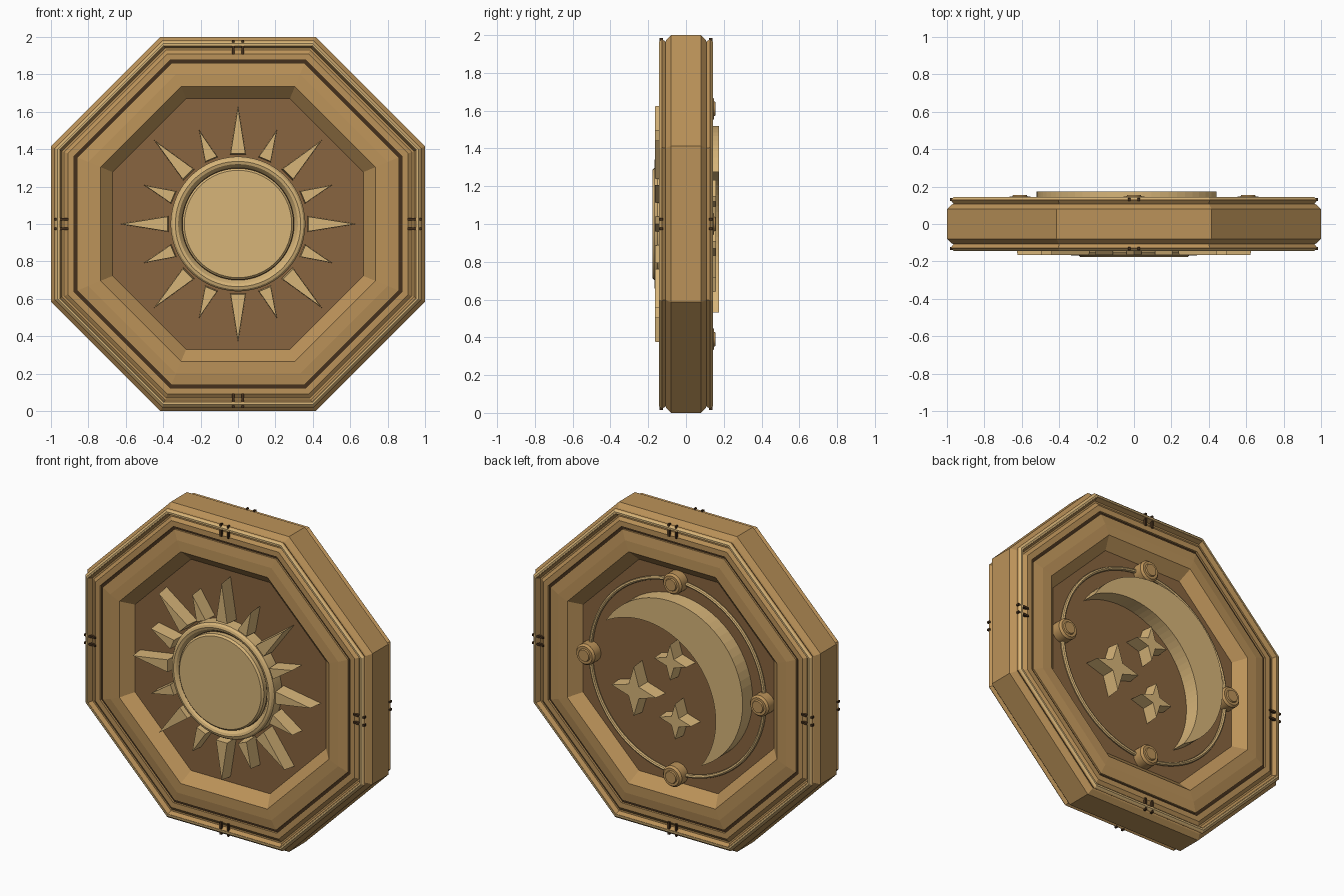
import bpy, bmesh
from math import sin, cos, pi, radians, atan2, sqrt

if "Cube" in bpy.data.objects:
    bpy.data.objects.remove(bpy.data.objects["Cube"])

CZ = 1.0          # height of the medallion centre
PANEL = 0.075     # depth of the recessed panels from the mid plane


def material(name, rgb):
    m = bpy.data.materials.new(name)
    m.diffuse_color = (*rgb, 1)
    m.use_nodes = True
    m.node_tree.nodes["Principled BSDF"].inputs["Base Color"].default_value = m.diffuse_color
    return m


WOOD = material("warm_bronze", (0.50, 0.29, 0.10))
DARK = material("dark_recess", (0.25, 0.13, 0.05))
GOLD = material("pale_gold", (0.68, 0.46, 0.19))
LINE = material("dark_inlay", (0.06, 0.03, 0.012))


def finish(bm, name, mat, smooth=False):
    bmesh.ops.remove_doubles(bm, verts=bm.verts, dist=1e-5)
    bmesh.ops.recalc_face_normals(bm, faces=bm.faces)
    me = bpy.data.meshes.new(name)
    bm.to_mesh(me)
    bm.free()
    ob = bpy.data.objects.new(name, me)
    bpy.context.collection.objects.link(ob)
    me.materials.append(mat)
    if smooth:
        bpy.ops.object.select_all(action='DESELECT')
        ob.select_set(True)
        bpy.context.view_layer.objects.active = ob
        bpy.ops.object.shade_smooth_by_angle(angle=radians(30))
    return ob


def lathe(name, pts, mat, n=8, side=-1, cx=0, cz=0):
    """Spin a closed (radius, depth) profile round the y axis; octagons use the apothem."""
    bm = bmesh.new()
    k = 1 / cos(pi / 8) if n == 8 else 1
    rings = []
    for i in range(n):
        a = 2 * pi * (i + 0.5) / n
        rings.append([bm.verts.new((cx + r * k * cos(a), side * d, CZ + cz + r * k * sin(a)))
                      for r, d in pts])
    m = len(pts)
    for i in range(n):
        p, q = rings[i], rings[(i + 1) % n]
        for j in range(m):
            h = (j + 1) % m
            if pts[j][0] == 0 and pts[h][0] == 0:
                continue
            if pts[j][0] == 0:
                bm.faces.new((p[j], p[h], q[h]))
            elif pts[h][0] == 0:
                bm.faces.new((p[j], p[h], q[j]))
            else:
                bm.faces.new((p[j], p[h], q[h], q[j]))
    return finish(bm, name, mat, n > 8)


def prism(name, outline, d0, d1, mat, side, taper=1.0):
    """Extrude an (x, z) outline from depth d0 to d1, shrinking the outer end by taper."""
    bm = bmesh.new()
    n = len(outline)
    mx = sum(p[0] for p in outline) / n
    mz = sum(p[1] for p in outline) / n
    low = [bm.verts.new((x, side * d0, CZ + z)) for x, z in outline]
    top = [bm.verts.new((mx + (x - mx) * taper, side * d1, CZ + mz + (z - mz) * taper))
           for x, z in outline]
    bm.faces.new(low)
    bm.faces.new(top)
    for i in range(n):
        j = (i + 1) % n
        bm.faces.new((low[i], low[j], top[j], top[i]))
    return finish(bm, name, mat)


# Octagonal frame: moulded profile, same on both faces
half = [(0.67, PANEL), (0.735, 0.14), (0.80, 0.138), (0.86, 0.128), (0.86, 0.11), (0.876, 0.11),
        (0.876, 0.13), (0.91, 0.13), (0.93, 0.115), (0.94, 0.115), (0.952, 0.142), (0.965, 0.142),
        (0.98, 0.128), (0.965, 0.108), (0.973, 0.105), (1.0, 0.08)]
lathe("octagonal_frame", half + [(r, -d) for r, d in reversed(half)], WOOD)

# Recessed centre panel
lathe("centre_panel", [(0, -PANEL), (0.68, -PANEL), (0.68, PANEL), (0, PANEL)], DARK)

for side, face in ((-1, "front"), (1, "back")):
    # Dark inlay line and pale outer bead
    lathe(face + "_inlay_line", [(0.859, 0.10), (0.877, 0.10), (0.877, 0.117), (0.859, 0.117)],
          LINE, side=side)
    lathe(face + "_outer_bead", [(0.95, 0.135), (0.955, 0.1435), (0.965, 0.1435), (0.975, 0.134)],
          GOLD, side=side)
    # Paired tick bars at the four cardinal points
    for q in range(4):
        c, s = round(cos(q * pi / 2)), round(sin(q * pi / 2))
        for t in (-0.025, 0.025):
            box = [(0.905, t - 0.006), (0.985, t - 0.006), (0.985, t + 0.006), (0.905, t + 0.006)]
            prism(face + "_tick_bar", [(a * c - b * s, a * s + b * c) for a, b in box],
                  0.122, 0.139, LINE, side)

# Sun disc with raised rim (front)
lathe("sun_rim", [(0.30, PANEL), (0.36, PANEL), (0.36, 0.150), (0.35, 0.163), (0.335, 0.168),
                  (0.32, 0.163), (0.31, 0.150), (0.30, 0.135)], GOLD, n=64)
lathe("sun_rim_groove", [(0.285, PANEL), (0.315, PANEL), (0.315, 0.136), (0.285, 0.136)], LINE, n=64)
lathe("sun_disc", [(0, PANEL), (0.298, PANEL), (0.298, 0.166), (0.287, 0.177), (0, 0.177)], GOLD, n=64)

# Sixteen sun rays, alternately long and short
for i in range(16):
    a = i * pi / 8
    tip, w = (0.635, 0.042) if i % 2 == 0 else (0.545, 0.036)
    tri = [(0.372, -w), (tip, 0), (0.372, w)]
    prism("sun_ray", [(r * cos(a) - t * sin(a), r * sin(a) + t * cos(a)) for r, t in tri],
          PANEL, 0.165, GOLD, -1, 0.93)

# Crescent moon (back): region between two arcs
R, r, c = 0.52, 0.509, -0.24
hx = (R * R - r * r + c * c) / (2 * c)
hy = sqrt(R * R - hx * hx)
a1, a2, N = atan2(hy, hx), atan2(hy, hx - c), 40
arc = [(R * cos(a1 * (1 - 2 * i / N)), R * sin(a1 * (1 - 2 * i / N))) for i in range(N + 1)]
arc += [(c + r * cos(a2 * (2 * i / N - 1)), r * sin(a2 * (2 * i / N - 1))) for i in range(1, N)]
t = radians(42)
prism("crescent_moon", [(-(x * cos(t) - y * sin(t)), x * sin(t) + y * cos(t)) for x, y in arc],
      PANEL, 0.175, GOLD, 1)

# Four-pointed stars (back)
for x, z, size in ((0.0, 0.12, 0.12), (0.255, -0.13, 0.165), (-0.035, -0.245, 0.12)):
    pts = []
    for i in range(8):
        d = size if i % 2 == 0 else size * 0.33
        pts.append((x + d * cos(i * pi / 4), z + d * sin(i * pi / 4)))
    prism("star", pts, PANEL, 0.16, GOLD, 1, 0.94)

# Orbit ring with four round knobs (back)
orbit = [(0.61 + 0.012 * cos(k * pi / 4), 0.085 + 0.014 * sin(k * pi / 4)) for k in range(8)]
lathe("orbit_ring", orbit, GOLD, n=96, side=1)
for q in range(4):
    x, z = 0.61 * cos(q * pi / 2), 0.61 * sin(q * pi / 2)
    lathe("orbit_knob", [(0, 0.07), (0.066, 0.07), (0.066, 0.135), (0.055, 0.148), (0.04, 0.148),
                         (0.036, 0.156), (0, 0.156)], WOOD, n=32, side=1, cx=x, cz=z)
